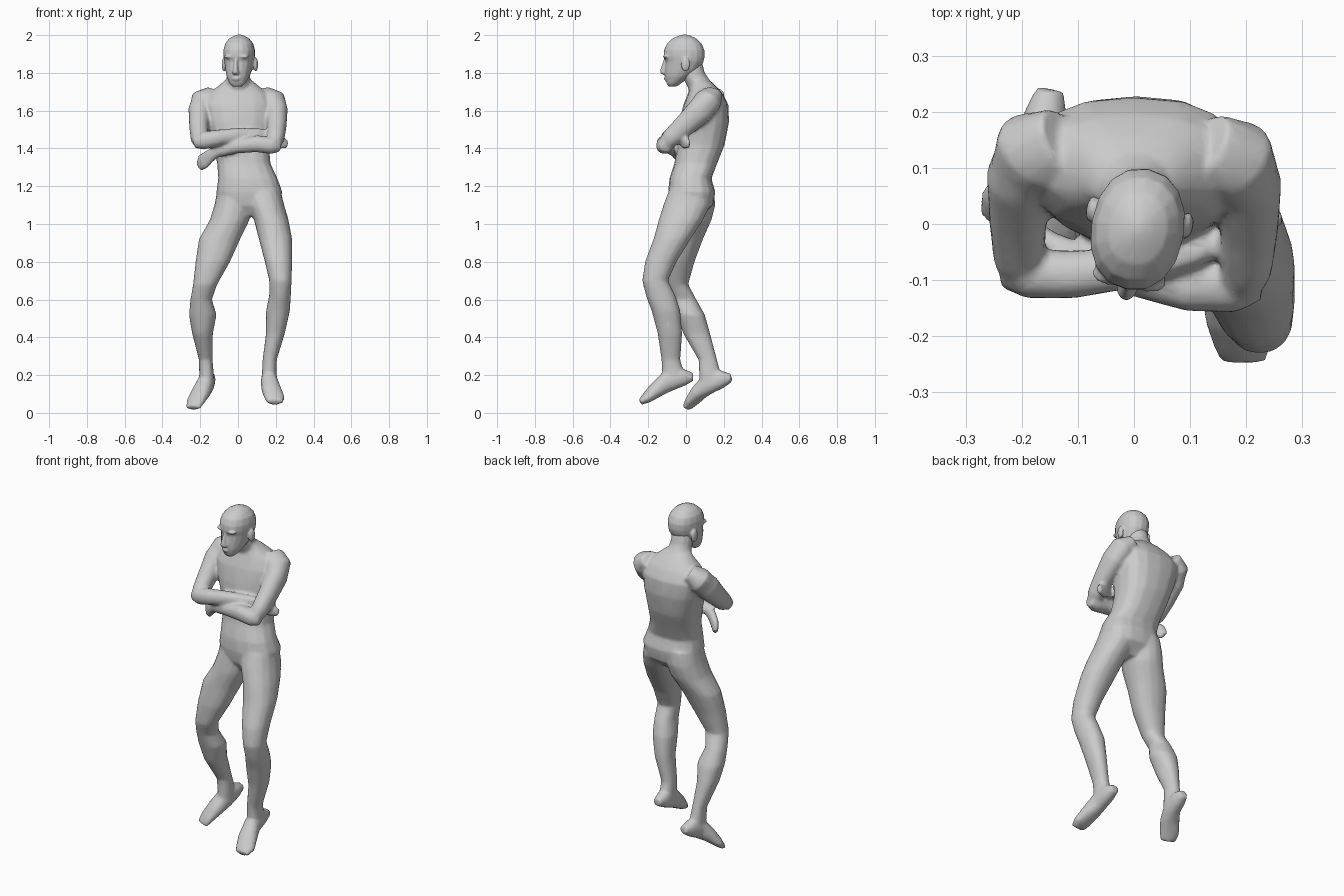
import bpy, bmesh, math
from mathutils import Vector, Matrix

SIDES = 16


def skin_rings(bm, rings):
    """Bridge a list of point rings into a closed tube."""
    loops = [[bm.verts.new(p) for p in ring] for ring in rings]
    n = len(loops[0])
    for a, b in zip(loops, loops[1:]):
        for i in range(n):
            j = (i + 1) % n
            bm.faces.new((a[i], a[j], b[j], b[i]))
    bm.faces.new(loops[0][::-1])
    bm.faces.new(loops[-1])


def oval(u, w, power):
    pts = []
    for i in range(SIDES):
        a = 2 * math.pi * i / SIDES
        c, s = math.cos(a), math.sin(a)
        pts.append((u * math.copysign(abs(c) ** (2 / power), c),
                    w * math.copysign(abs(s) ** (2 / power), s)))
    return pts


def stack(bm, sections, power=2.0):
    """Horizontal sections: z, x min, x max, y min, y max."""
    rings = []
    for z, x0, x1, y0, y1 in sections:
        cx, cy = (x0 + x1) / 2, (y0 + y1) / 2
        rings.append([(cx + u, cy + w, z) for u, w in oval((x1 - x0) / 2, (y1 - y0) / 2, power)])
    skin_rings(bm, rings)


def limb(bm, path):
    """Sections square to a path: x, y, z, half width, half height."""
    pts = [Vector(p[:3]) for p in path]
    rings = []
    for i, p in enumerate(path):
        t = (pts[min(i + 1, len(pts) - 1)] - pts[max(i - 1, 0)]).normalized()
        side = t.cross(Vector((0, 0, 1))).normalized()
        up = side.cross(t)
        rings.append([pts[i] + side * u + up * w for u, w in oval(p[3], p[4], 2.2)])
    skin_rings(bm, rings)


def finish(bm, name, voxel, smooth, ratio):
    """Fuse overlapping tubes into one smooth, light mesh."""
    bmesh.ops.recalc_face_normals(bm, faces=bm.faces)
    me = bpy.data.meshes.new(name)
    bm.to_mesh(me)
    bm.free()
    ob = bpy.data.objects.new(name, me)
    bpy.context.collection.objects.link(ob)
    m = ob.modifiers.new("fuse", 'REMESH')
    m.mode, m.voxel_size, m.use_smooth_shade = 'VOXEL', voxel, True
    m = ob.modifiers.new("soften", 'SMOOTH')
    m.factor, m.iterations = 0.5, smooth
    m = ob.modifiers.new("lighten", 'DECIMATE')
    m.ratio = ratio
    return ob


body = bmesh.new()

# torso, hips to collar
stack(body, [
    (1.04, 0.00, 0.13, -0.05, 0.08),
    (1.10, -0.10, 0.22, -0.085, 0.145),
    (1.17, -0.115, 0.235, -0.095, 0.155),
    (1.24, -0.105, 0.21, -0.088, 0.135),
    (1.32, -0.11, 0.172, -0.062, 0.165),
    (1.42, -0.135, 0.165, -0.045, 0.205),
    (1.54, -0.17, 0.18, -0.035, 0.228),
    (1.63, -0.19, 0.19, -0.015, 0.225),
    (1.69, -0.155, 0.16, 0.01, 0.195),
    (1.735, -0.10, 0.105, 0.025, 0.155),
    (1.76, -0.07, 0.075, 0.02, 0.125)], 2.5)

# neck
stack(body, [
    (1.66, -0.08, 0.08, 0.04, 0.18),
    (1.74, -0.065, 0.07, 0.0, 0.14),
    (1.80, -0.058, 0.062, -0.03, 0.10),
    (1.86, -0.055, 0.06, -0.04, 0.085)])

# forward leg
stack(body, [
    (1.18, 0.03, 0.225, -0.09, 0.13),
    (1.10, 0.05, 0.245, -0.12, 0.13),
    (1.02, 0.085, 0.268, -0.145, 0.09),
    (0.92, 0.11, 0.287, -0.172, 0.025),
    (0.80, 0.142, 0.287, -0.217, -0.05),
    (0.70, 0.165, 0.284, -0.232, -0.095),
    (0.62, 0.165, 0.28, -0.212, -0.055),
    (0.54, 0.148, 0.275, -0.182, -0.03),
    (0.42, 0.148, 0.248, -0.15, -0.02),
    (0.28, 0.13, 0.205, -0.13, -0.03),
    (0.18, 0.125, 0.205, -0.125, 0.0)], 2.2)

# trailing leg
stack(body, [
    (1.18, -0.11, 0.085, -0.07, 0.15),
    (1.10, -0.125, 0.075, -0.085, 0.155),
    (1.02, -0.15, 0.06, -0.095, 0.135),
    (0.92, -0.207, 0.012, -0.10, 0.09),
    (0.80, -0.225, -0.042, -0.11, 0.045),
    (0.68, -0.238, -0.11, -0.105, 0.012),
    (0.60, -0.252, -0.138, -0.075, 0.055),
    (0.52, -0.26, -0.113, -0.05, 0.10),
    (0.42, -0.243, -0.133, -0.015, 0.128),
    (0.28, -0.207, -0.135, 0.067, 0.165),
    (0.18, -0.205, -0.125, 0.07, 0.19)], 2.2)

# feet
limb(body, [
    (0.165, 0.038, 0.19, 0.025, 0.022), (0.165, -0.02, 0.19, 0.04, 0.05),
    (0.165, -0.10, 0.165, 0.045, 0.055), (0.178, -0.16, 0.12, 0.053, 0.042),
    (0.195, -0.21, 0.078, 0.054, 0.028), (0.195, -0.243, 0.057, 0.042, 0.016)])
limb(body, [
    (-0.15, 0.24, 0.185, 0.025, 0.022), (-0.158, 0.19, 0.18, 0.04, 0.048),
    (-0.17, 0.12, 0.155, 0.045, 0.055), (-0.195, 0.07, 0.11, 0.053, 0.042),
    (-0.225, 0.03, 0.06, 0.054, 0.028), (-0.238, 0.003, 0.025, 0.042, 0.016)])

# upper arms
limb(body, [
    (-0.13, 0.15, 1.69, 0.06, 0.045), (-0.18, 0.13, 1.65, 0.075, 0.07),
    (-0.203, 0.085, 1.595, 0.06, 0.07), (-0.207, 0.01, 1.52, 0.052, 0.058),
    (-0.205, -0.06, 1.455, 0.046, 0.05), (-0.195, -0.098, 1.425, 0.036, 0.034)])
limb(body, [
    (0.13, 0.14, 1.69, 0.06, 0.045), (0.18, 0.115, 1.65, 0.075, 0.07),
    (0.203, 0.07, 1.595, 0.06, 0.07), (0.205, -0.01, 1.52, 0.052, 0.058),
    (0.20, -0.08, 1.455, 0.046, 0.05), (0.185, -0.12, 1.415, 0.036, 0.034)])

# crossed forearms with tucked hands
limb(body, [
    (-0.235, -0.085, 1.43, 0.028, 0.028), (-0.19, -0.088, 1.44, 0.045, 0.047),
    (-0.11, -0.09, 1.455, 0.043, 0.044), (0.0, -0.078, 1.472, 0.036, 0.037),
    (0.11, -0.05, 1.475, 0.027, 0.032), (0.165, -0.028, 1.46, 0.022, 0.036),
    (0.215, -0.005, 1.435, 0.019, 0.042), (0.262, 0.012, 1.418, 0.013, 0.02)])
limb(body, [
    (0.225, -0.108, 1.41, 0.028, 0.028), (0.18, -0.113, 1.415, 0.045, 0.045),
    (0.10, -0.112, 1.425, 0.044, 0.045), (-0.01, -0.09, 1.41, 0.036, 0.036),
    (-0.11, -0.055, 1.382, 0.027, 0.03), (-0.15, -0.035, 1.36, 0.022, 0.036),
    (-0.185, -0.01, 1.33, 0.02, 0.044), (-0.205, 0.012, 1.30, 0.014, 0.026)])

finish(body, "body", 0.009, 4, 0.25)

# head, modelled facing forward and then turned
head = bmesh.new()
stack(head, [
    (1.728, -0.025, 0.025, -0.088, -0.045),
    (1.745, -0.042, 0.042, -0.098, -0.02),
    (1.78, -0.06, 0.06, -0.106, 0.03),
    (1.815, -0.07, 0.07, -0.107, 0.075),
    (1.86, -0.078, 0.078, -0.103, 0.10),
    (1.885, -0.082, 0.082, -0.113, 0.106),
    (1.92, -0.083, 0.083, -0.112, 0.105),
    (1.955, -0.074, 0.074, -0.096, 0.09),
    (1.982, -0.053, 0.053, -0.067, 0.062),
    (1.996, -0.028, 0.028, -0.035, 0.032),
    (2.003, -0.008, 0.008, -0.012, 0.008)], 2.2)

# nose and lips
stack(head, [
    (1.79, -0.012, 0.012, -0.118, -0.08),
    (1.80, -0.02, 0.02, -0.132, -0.08),
    (1.815, -0.015, 0.015, -0.132, -0.08),
    (1.875, -0.009, 0.009, -0.113, -0.08)])
stack(head, [
    (1.757, -0.015, 0.015, -0.105, -0.07),
    (1.768, -0.026, 0.026, -0.113, -0.07),
    (1.780, -0.015, 0.015, -0.109, -0.07)])

# ears and brow ridges
for s in (-1, 1):
    for loc, size in (((0.085 * s, 0.018, 1.845), (0.012, 0.024, 0.038)),
                      ((0.035 * s, -0.092, 1.886), (0.033, 0.019, 0.010))):
        bmesh.ops.create_uvsphere(head, u_segments=12, v_segments=8, radius=1,
                                  matrix=Matrix.Translation(loc) @ Matrix.Diagonal((*size, 1)))

ob = finish(head, "head", 0.005, 3, 0.25)
ob.matrix_world = Matrix.Translation((0.007, -0.006, 0)) @ Matrix.Rotation(math.radians(-10), 4, 'Z')
